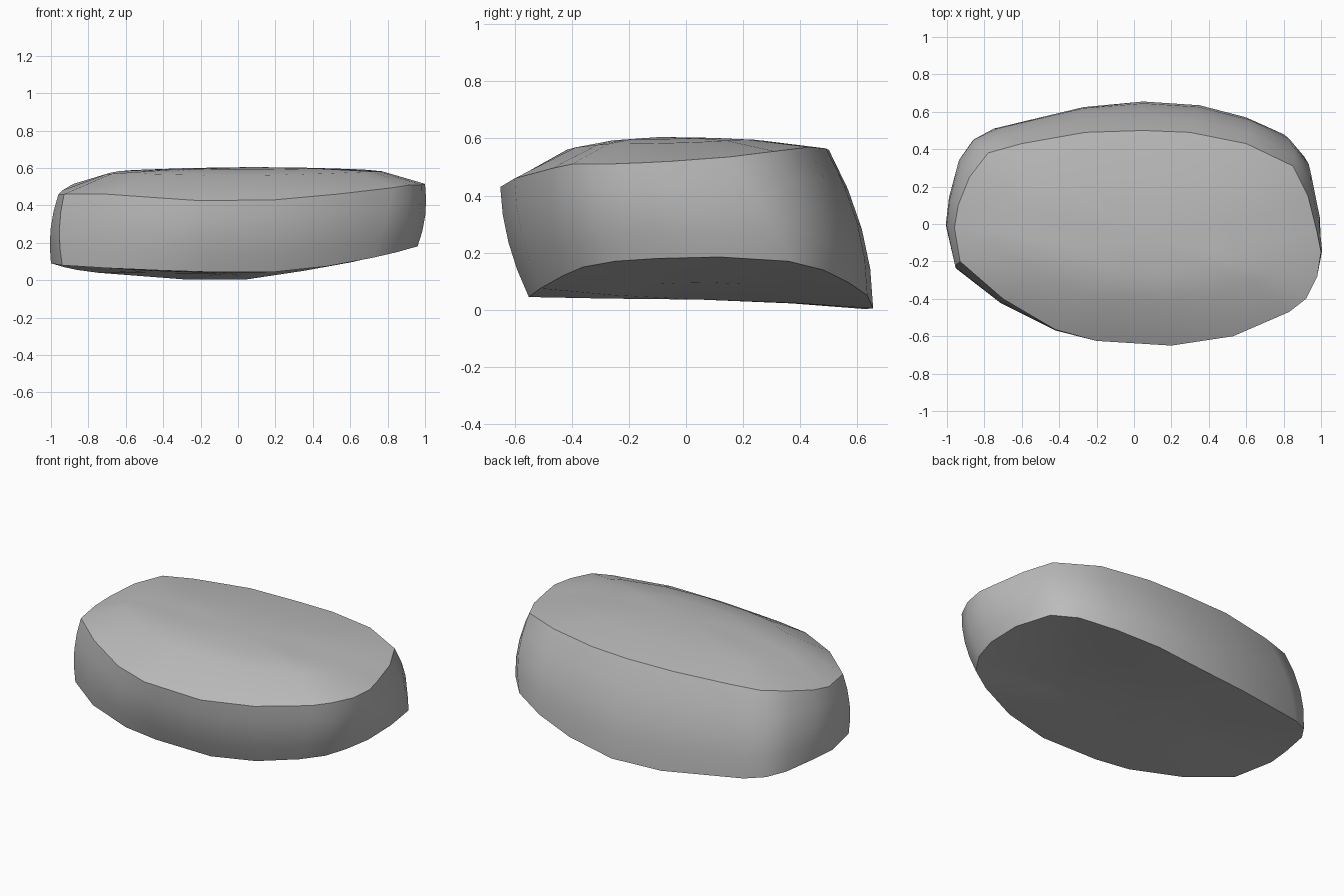
import bpy
import bmesh
import math
from mathutils import Vector

cube = bpy.data.objects.get("Cube")
if cube:
    bpy.data.objects.remove(cube, do_unlink=True)

# Sharp upper rim, from the right end around the back, left end and front
UPPER_RIM = [
    (-.96, -.02, .46), (-.94, .1, .48), (-.88, .25, .515), (-.78, .38, .54),
    (-.6, .43, .55), (-.26, .49, .56), (.05, .5, .56), (.3, .49, .565),
    (.6, .43, .57), (.85, .31, .555), (.93, .15, .535), (.98, -.05, .52),
    (1, -.15, .515), (.98, -.28, .51), (.92, -.4, .51), (.83, -.47, .495),
    (.53, -.6, .46), (.2, -.65, .43), (-.2, -.625, .425), (-.42, -.565, .44),
    (-.7, -.4, .46), (-.93, -.2, .46),
]

# Sharp lower rim, in the same order
LOWER_RIM = [
    (-1, 0, .09), (-.98, .15, .085), (-.93, .35, .07), (-.86, .45, .055),
    (-.75, .51, .04), (-.27, .625, .003), (.05, .655, .005), (.35, .635, .05),
    (.6, .57, .095), (.8, .48, .14), (.91, .36, .17), (.96, .12, .185),
    (.96, -.1, .18), (.92, -.25, .17), (.85, -.36, .15), (.72, -.43, .12),
    (.48, -.51, .075), (.2, -.55, .045), (-.18, -.545, .045), (-.4, -.52, .052),
    (-.7, -.41, .065), (-.94, -.24, .08),
]


def side_ring(upper, lower, t):
    """Ring between the rims, pushed outwards so that the side bulges."""
    ring = []
    for a, b in zip(upper, lower):
        p = a.lerp(b, t)
        bulge = 4 * t * (1 - t)
        out = Vector((p.x * .5, p.y, 0)).normalized()
        amount = .022 + .016 * max(out.y, 0)
        ring.append(p + out * bulge * amount)
    return ring


def shrunk_ring(rim, centre, sx, sy, sz):
    """Copy of a rim drawn in towards a centre, by a factor on each axis."""
    scale = Vector((sx, sy, sz))
    return [centre + (p - centre) * scale for p in rim]


def bridge(bm, first, second):
    count = len(first)
    for i in range(count):
        j = (i + 1) % count
        bm.faces.new((first[i], first[j], second[j], second[i]))


def fan(bm, ring, centre):
    tip = bm.verts.new(centre)
    for i, v in enumerate(ring):
        bm.faces.new((v, ring[(i + 1) % len(ring)], tip))


upper = [Vector(p) for p in UPPER_RIM]
lower = [Vector(p) for p in LOWER_RIM]
crown = Vector((.08, -.09, .605))
base = Vector((-.05, .05, .036))

# Crown plateau, shoulders, bulging side and shallow underside
rings = [
    shrunk_ring(upper, crown, .4, .32, .08),
    shrunk_ring(upper, crown, .75, .58, .25),
    upper,
    side_ring(upper, lower, .25),
    side_ring(upper, lower, .5),
    side_ring(upper, lower, .75),
    lower,
    shrunk_ring(lower, base, .55, .55, .4),
]

bm = bmesh.new()
loops = [[bm.verts.new(p) for p in ring] for ring in rings]
for first, second in zip(loops, loops[1:]):
    bridge(bm, first, second)
fan(bm, loops[0], crown)
fan(bm, loops[-1], base)
bmesh.ops.recalc_face_normals(bm, faces=bm.faces[:])

mesh = bpy.data.meshes.new("pebble")
bm.to_mesh(mesh)
bm.free()
pebble = bpy.data.objects.new("pebble", mesh)
bpy.context.collection.objects.link(pebble)

# Plain grey stone
stone = bpy.data.materials.new("stone grey")
stone.use_nodes = True
colour = (.5, .5, .5, 1)
stone.diffuse_color = colour
stone.node_tree.nodes["Principled BSDF"].inputs["Base Color"].default_value = colour
mesh.materials.append(stone)

# Smooth surfaces with crisp rims
bpy.ops.object.select_all(action="DESELECT")
pebble.select_set(True)
bpy.context.view_layer.objects.active = pebble
bpy.ops.object.shade_smooth_by_angle(angle=math.radians(38))
